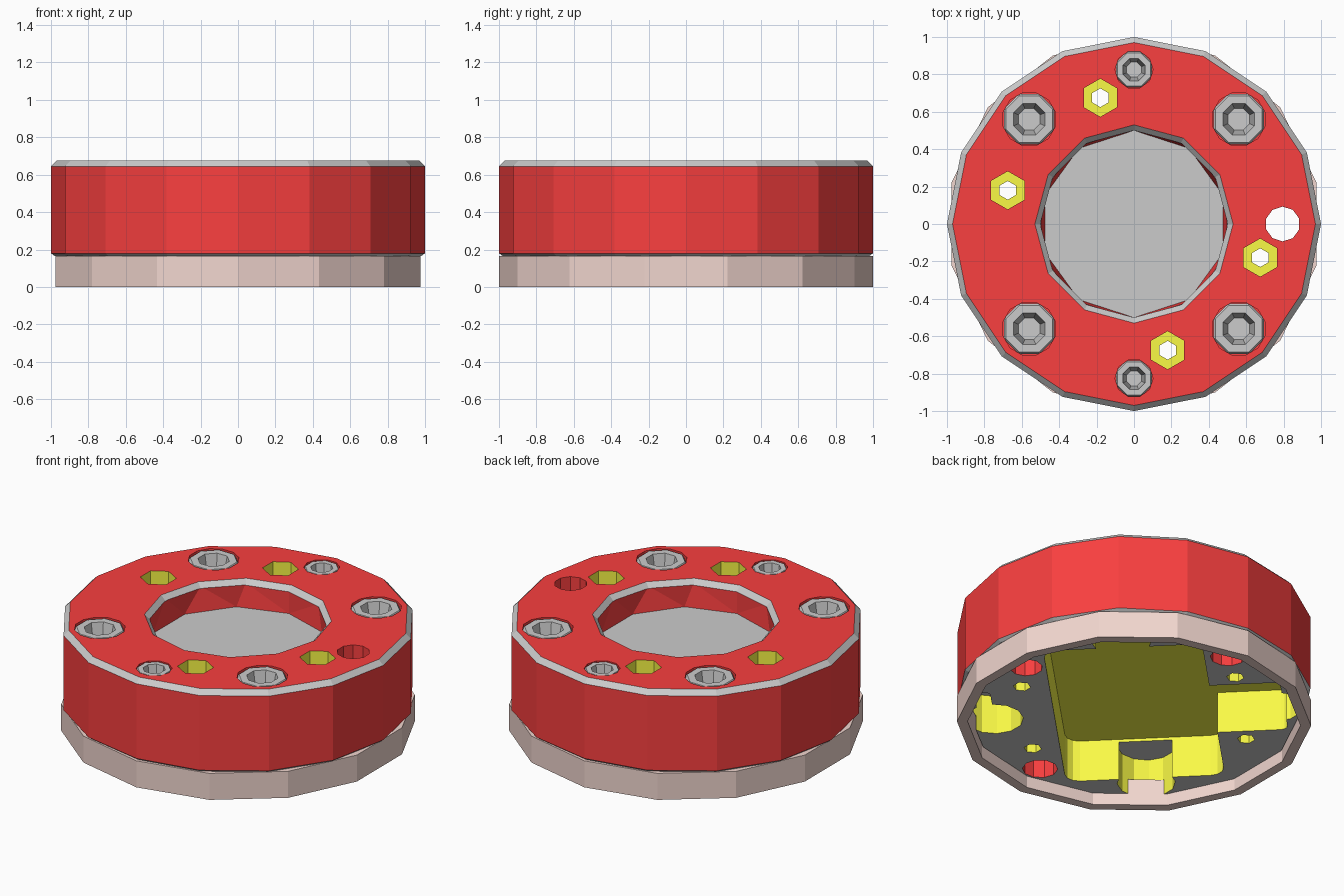
import bpy, bmesh
from math import cos, sin, pi, radians, sqrt

if "Cube" in bpy.data.objects:
    bpy.data.objects.remove(bpy.data.objects["Cube"])


def material(name, rgb):
    m = bpy.data.materials.new(name)
    m.diffuse_color = (*rgb, 1)
    m.use_nodes = True
    m.node_tree.nodes["Principled BSDF"].inputs["Base Color"].default_value = m.diffuse_color
    return m


PALETTE = [material("red", (0.95, 0.05, 0.05)), material("yellow", (0.95, 0.95, 0.06)),
           material("grey", (0.7, 0.7, 0.7))]
PINK = material("pink", (0.88, 0.67, 0.62))
RED, YELLOW, GREY = 0, 1, 2


def ngon(n, r, z, x=0, y=0, rot=0.0):
    a = radians(rot)
    return [(x + r * cos(a + 2 * pi * k / n), y + r * sin(a + 2 * pi * k / n), z) for k in range(n)]


def hull(name, points, paint=None, mats=PALETTE):
    """Convex solid through the given points; paint(face) picks the material slot."""
    bm = bmesh.new()
    for p in points:
        bm.verts.new(p)
    bmesh.ops.convex_hull(bm, input=bm.verts[:])
    bmesh.ops.dissolve_limit(bm, angle_limit=0.005, verts=bm.verts[:], edges=bm.edges[:])
    bmesh.ops.recalc_face_normals(bm, faces=bm.faces[:])
    bm.normal_update()
    for f in bm.faces:
        f.material_index = paint(f) if paint else 0
    me = bpy.data.meshes.new(name)
    bm.to_mesh(me)
    bm.free()
    for m in mats:
        me.materials.append(m)
    ob = bpy.data.objects.new(name, me)
    bpy.context.collection.objects.link(ob)
    return ob


def combine(target, tool, op='DIFFERENCE'):
    mod = target.modifiers.new("cut", 'BOOLEAN')
    mod.operation, mod.solver, mod.object = op, 'EXACT', tool
    bpy.context.view_layer.objects.active = target
    bpy.ops.object.modifier_apply(modifier=mod.name)
    bpy.data.objects.remove(tool)


def walls(side, cap):
    return lambda f: cap if abs(f.normal.z) > 0.9 else side


def drill(target, n, r, z0, z1, x, y, rot, side, cap):
    pts = ngon(n, r, z0, x, y, rot) + ngon(n, r, z1, x, y, rot)
    combine(target, hull("drill", pts, walls(side, cap)))


def diagonal_box(u0, u1, v0, v1, z0, z1, c):
    """Rounded rectangle turned 45 degrees about z."""
    pts = []
    for cu, cv, a0 in ((u1 - c, v1 - c, 0), (u0 + c, v1 - c, 90),
                       (u0 + c, v0 + c, 180), (u1 - c, v0 + c, 270)):
        for k in range(4):
            a = radians(a0 + 30 * k)
            u, v = cu + c * cos(a), cv + c * sin(a)
            pts += [((u + v) / sqrt(2), (u - v) / sqrt(2), z) for z in (z0, z1)]
    return pts


# Main body: red drum with grey chamfers
def body_paint(f):
    nz = f.normal.z
    return RED if nz > 0.95 or abs(nz) < 0.1 else GREY


body = hull("body", ngon(16, 0.97, 0.675) + ngon(16, 1, 0.645)
            + ngon(16, 1, 0.18) + ngon(16, 0.98, 0.165), body_paint)

# Grey spigot that sits inside the base ring
combine(body, hull("spigot", ngon(14, 0.935, 0.07, rot=90) + ngon(14, 0.935, 0.25, rot=90),
                   lambda f: GREY), 'UNION')

# Central bore with chamfered mouth and grey floor
combine(body, hull("mouth", ngon(12, 0.5, 0.645) + ngon(12, 0.54, 0.685), lambda f: GREY))
combine(body, hull("bore", ngon(12, 0.5, 0.66) + ngon(10, 0.5, 0.51, rot=90), walls(RED, GREY)))

# Underside pocket, wide side slot and small side relief
for box in ((-0.74, 0.74, -0.45, 0.45, 0.0, 0.33, 0.08),
            (-0.26, 0.27, -0.85, -0.4, 0.0, 0.329, 0.04),
            (0.0, 0.3, 0.79, 0.88, 0.0, 0.31, 0.03)):
    combine(body, hull("pocket", diagonal_box(*box), walls(YELLOW, YELLOW)))

# Screw positions: four large, two small
big = [(sx * 0.56, sy * 0.56) for sx in (-1, 1) for sy in (-1, 1)]
small = [(0, 0.825), (0, -0.825)]
for x, y in big:
    drill(body, 12, 0.145, 0.45, 0.8, x, y, 15, RED, RED)
    drill(body, 12, 0.165, 0.0, 0.312, x, y, 15, YELLOW, GREY)
for x, y in small:
    drill(body, 10, 0.102, 0.45, 0.8, x, y, 0, RED, RED)
    drill(body, 10, 0.1, 0.0, 0.25, x, y, 0, RED, GREY)

# Hexagonal nut recesses with through holes
for x, y in ((-0.18, 0.675), (-0.675, 0.18), (0.675, -0.18), (0.18, -0.675)):
    drill(body, 6, 0.102, 0.42, 0.8, x, y, 90, YELLOW, YELLOW)
    drill(body, 6, 0.05, 0.0, 0.5, x, y, 90, YELLOW, YELLOW)

# Plain through hole
drill(body, 10, 0.093, 0.0, 0.8, 0.795, 0, 18, RED, RED)


# Socket head screws
def screw(name, x, y, r):
    ob = hull(name, ngon(8, r, 0.45, x, y, 22.5) + ngon(8, r, 0.655, x, y, 22.5)
              + ngon(8, r * 0.92, 0.672, x, y, 22.5), mats=())
    combine(ob, hull("socket", ngon(8, r * 0.64, 0.69, x, y, 22.5)
                     + ngon(8, r * 0.42, 0.52, x, y, 22.5), mats=()))


for i, (x, y) in enumerate(big):
    screw(f"large_screw_{i + 1}", x, y, 0.147)
for i, (x, y) in enumerate(small):
    screw(f"small_screw_{i + 1}", x, y, 0.104)

# Pink base ring
ring = hull("base_ring", ngon(14, 1, 0, rot=90) + ngon(14, 1, 0.165, rot=90), mats=[PINK])
combine(ring, hull("ring_bore", ngon(14, 0.94, -0.1, rot=90) + ngon(14, 0.94, 0.3, rot=90), mats=[PINK]))
